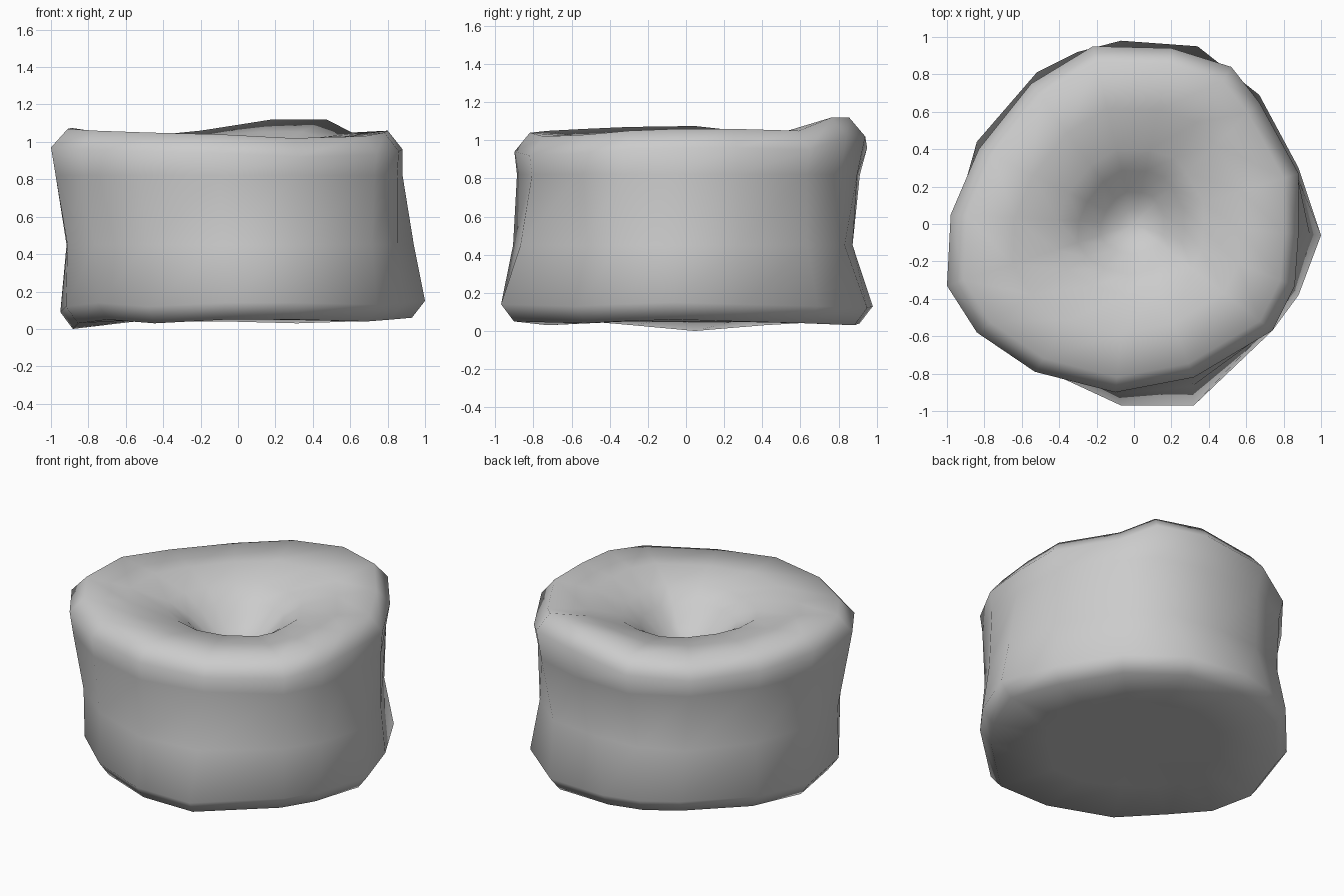
import bpy, bmesh

if "Cube" in bpy.data.objects:
    bpy.data.objects.remove(bpy.data.objects["Cube"])

# Irregular plan outlines (anticlockwise from the right side)
TOP = [(.88, -.05), (.88, .27), (.67, .65), (.52, .84), (.2, .94), (-.22, .95),
       (-.55, .75), (-.83, .4), (-.98, .05), (-1, -.33), (-.84, -.58), (-.53, -.79),
       (-.1, -.9), (.32, -.82), (.74, -.57), (.86, -.33)]
BASE = [(1, -.06), (.88, .3), (.67, .69), (.34, .95), (-.07, .98), (-.3, .92),
        (-.52, .81), (-.84, .44), (-.95, .05), (-.92, -.3), (-.75, -.55), (-.48, -.78),
        (-.07, -.97), (.32, -.97), (.74, -.57), (.88, -.38)]
# Wavy rim and base heights, and the waist pinch around the side
RIM_Z = [1.06, 1.06, 1.05, 1.12, 1.12, 1.06, 1.03, 1.04,
         1.075, 1.07, 1.06, 1.05, 1.04, 1.02, 1.03, 1.05]
BASE_Z = [.06, .05, .04, .03, .04, .04, .05, .03,
          0, .03, .05, .03, .05, .05, .04, .05]
PINCH = [1, .98, .95, .93, .91, .92, .95, .95, .95, .95, .96, .97, .97, .97, .97, .98]
N = len(TOP)


def blend(i, t):
    """Plan position between base (t=0) and top (t=1)."""
    return [b + (a - b) * t for a, b in zip(TOP[i], BASE[i])]


bm = bmesh.new()
rings = []


def ring(t, scale, height):
    row = []
    for i in range(N):
        x, y = blend(i, t)
        s = scale(i) if callable(scale) else scale
        row.append(bm.verts.new((x * s, y * s, height(i))))
    rings.append(row)


# Underside and soft lower edge
ring(0, .55, lambda i: .05)
ring(0, .93, lambda i: BASE_Z[i])
ring(0, 1, lambda i: BASE_Z[i] + .09)
# Side wall with waist
ring(.5, lambda i: PINCH[i], lambda i: .45)
ring(1, lambda i: .5 + PINCH[i] * .5, lambda i: .82)
# Rolled rim
ring(1, 1, lambda i: RIM_Z[i] - .1)
ring(1, .91, lambda i: RIM_Z[i])
# Shallow dish leading into the central hollow
ring(1, .65, lambda i: .4 * RIM_Z[i] + .6 * 1.01)
ring(1, .42, lambda i: .975)
ring(1, .3, lambda i: .90)
ring(1, .18, lambda i: .79)
ring(1, .08, lambda i: .74)

for lo, hi in zip(rings, rings[1:]):
    for i in range(N):
        j = (i + 1) % N
        bm.faces.new((lo[i], lo[j], hi[j], hi[i]))
for row, z in ((rings[0], .05), (rings[-1], .73)):
    c = bm.verts.new((0, 0, z))
    for i in range(N):
        bm.faces.new((row[i], row[(i + 1) % N], c))
bmesh.ops.recalc_face_normals(bm, faces=bm.faces)
for f in bm.faces:
    f.smooth = True

# Lumpy round body with hollow
mesh = bpy.data.meshes.new("hollowed_block")
bm.to_mesh(mesh)
bm.free()
bpy.context.collection.objects.link(bpy.data.objects.new("hollowed_block", mesh))
